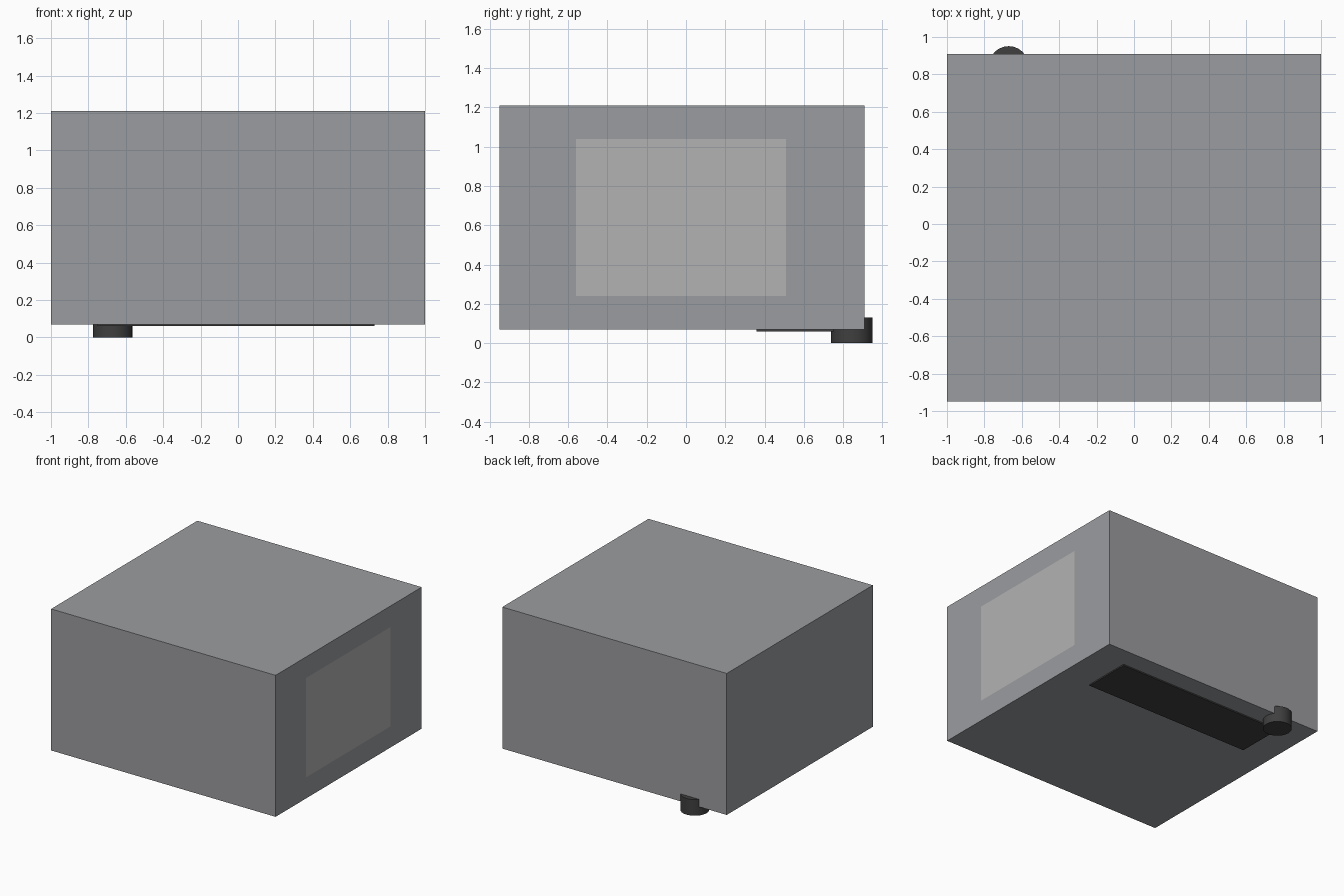
import bpy, bmesh

if "Cube" in bpy.data.objects:
    bpy.data.objects.remove(bpy.data.objects["Cube"])


def material(name, rgb):
    m = bpy.data.materials.new(name)
    m.diffuse_color = (*rgb, 1)
    m.use_nodes = True
    m.node_tree.nodes["Principled BSDF"].inputs["Base Color"].default_value = m.diffuse_color
    return m


body_grey = material("body_grey", (0.33, 0.335, 0.35))
panel_grey = material("panel_grey", (0.45, 0.45, 0.45))
dark = material("dark_rubber", (0.05, 0.05, 0.05))


def box(name, lo, hi, mat):
    bpy.ops.mesh.primitive_cube_add(size=1)
    ob = bpy.context.object
    ob.name = name
    for v in ob.data.vertices:
        v.co = [hi[i] if v.co[i] > 0 else lo[i] for i in range(3)]
    ob.data.materials.append(mat)
    return ob


# Main housing
housing = box("housing", (-1, -0.95, 0.07), (1, 0.91, 1.21), body_grey)
housing.data.materials.append(panel_grey)

# Flush lighter panel cut into the right side
bm = bmesh.new()
bm.from_mesh(housing.data)
side = max(bm.faces, key=lambda f: f.calc_center_median().x)
bmesh.ops.inset_individual(bm, faces=[side], thickness=0.2)
side.material_index = 1
mid = side.calc_center_median()
for v in side.verts:
    v.co.y = 0.51 if v.co.y > mid.y else -0.56
    v.co.z = 1.04 if v.co.z > mid.z else 0.24
bm.to_mesh(housing.data)
bm.free()

# Thin plate under the housing
box("base_plate", (-0.75, 0.36, 0.06), (0.73, 0.75, 0.075), dark)

# Round foot poking out of the back edge
bpy.ops.mesh.primitive_cylinder_add(vertices=24, radius=0.106, depth=0.13,
                                    location=(-0.67, 0.845, 0.065))
foot = bpy.context.object
foot.name = "foot"
foot.data.materials.append(dark)
bpy.ops.object.shade_smooth_by_angle()
